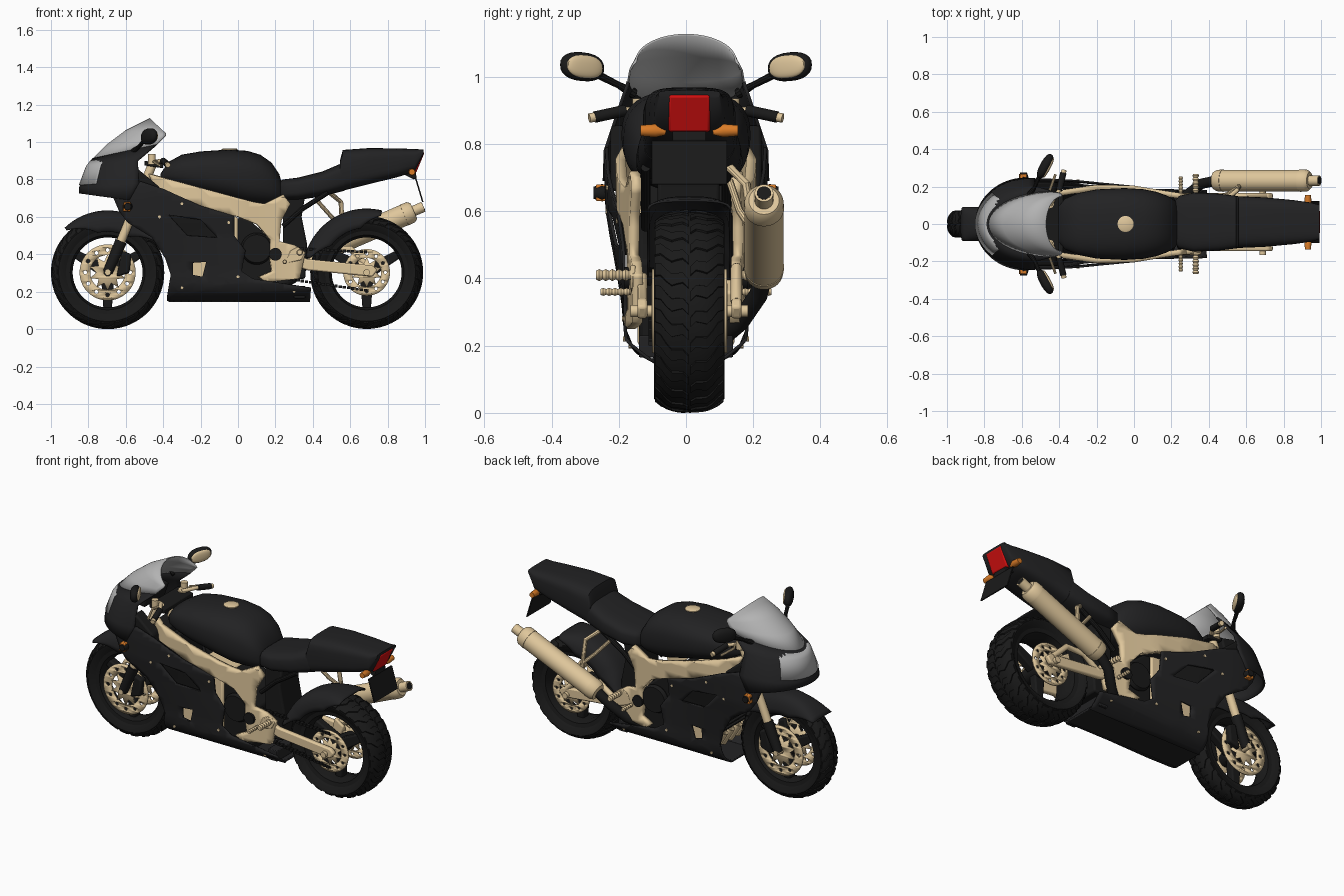
import bpy, bmesh, math
from math import sin, cos, pi, radians
from mathutils import Vector
from mathutils.geometry import tessellate_polygon

if "Cube" in bpy.data.objects:
    bpy.data.objects.remove(bpy.data.objects["Cube"])

def mat(name, *c):
    m = bpy.data.materials.new(name)
    m.diffuse_color = (*c, 1)
    m.use_nodes = True
    m.node_tree.nodes["Principled BSDF"].inputs["Base Color"].default_value = m.diffuse_color
    return m
BLACK, DARK = mat("black", .01, .01, .01), mat("dark", .016, .016, .017)
GOLD, GREY = mat("gold", .74, .57, .33), mat("screen_grey", .45, .45, .45)
RED, ORANGE = mat("red", .65, .005, .005), mat("orange", .7, .2, .02)

def finish(name, bm, m, angle=35, solid=0, bevel=0):
    bmesh.ops.remove_doubles(bm, verts=bm.verts, dist=1e-5)
    bmesh.ops.recalc_face_normals(bm, faces=bm.faces)
    me = bpy.data.meshes.new(name)
    bm.to_mesh(me)
    bm.free()
    me.materials.append(m)
    me.shade_smooth()
    me.set_sharp_from_angle(angle=radians(angle))
    ob = bpy.data.objects.new(name, me)
    bpy.context.collection.objects.link(ob)
    if solid:
        md = ob.modifiers.new("solid", 'SOLIDIFY')
        md.thickness, md.offset = solid, 0
    if bevel:
        md = ob.modifiers.new("bevel", 'BEVEL')
        md.width, md.segments, md.limit_method = bevel, 2, 'ANGLE'
    return ob

def skin(bm, rows, closed=False, caps=False):
    vs = [[bm.verts.new(p) for p in r] for r in rows]
    n = len(rows[0])
    for a, b in zip(vs, vs[1:]):
        for i in range(n if closed else n - 1):
            j = (i + 1) % n
            bm.faces.new((a[i], a[j], b[j], b[i]))
    if caps:
        bm.faces.new(vs[0])
        bm.faces.new(vs[-1])

def grid(name, rows, m, closed=False, caps=False, **k):
    bm = bmesh.new()
    skin(bm, rows, closed, caps)
    return finish(name, bm, m, **k)

def lathe(name, prof, c, m, seg=64):          # profile (radius, y) about the y axis
    return grid(name, [[(c[0] + r * cos(2*pi*i/seg), c[1] + y, c[2] + r * sin(2*pi*i/seg))
                for i in range(seg)] for r, y in prof], m, True)

def loft(name, secs, m, e=3, cy=0, n=40):     # superellipse sections (x, z low, z high, half width)
    f = lambda v: math.copysign(abs(v) ** (2 / e), v)
    return grid(name, [[(x, cy + w * f(cos(2*pi*i/n)), (a + b)/2 + (b - a)/2 * f(sin(2*pi*i/n)))
                for i in range(n)] for x, a, b, w in secs], m, True, True, angle=50)

def prism(name, pts, y0, y1, m, bevel=.004):  # x-z outline extruded along y
    return grid(name, [[(x, y, z) for x, z in pts] for y in (y0, y1)], m, True, True, bevel=bevel)

def tube(name, pts, r, m, n=16):
    pts = [Vector(p) for p in pts]
    rs = r if isinstance(r, list) else [r] * len(pts)
    rows = []
    for i, p in enumerate(pts):
        q = (pts[min(i + 1, len(pts) - 1)] - pts[max(i - 1, 0)]).to_track_quat('Z', 'Y')
        rows.append([p + q @ Vector((rs[i] * cos(2*pi*k/n), rs[i] * sin(2*pi*k/n), 0)) for k in range(n)])
    return grid(name, rows, m, True, True)

def panel(name, outer, holes, yf, m, solid=.012, step=.04):   # curved sheet with an x-z outline
    loops = [[Vector((x, 0, z)) for x, z in l] for l in [outer] + holes]
    bm = bmesh.new()
    vs = [bm.verts.new(p) for l in loops for p in l]
    for t in tessellate_polygon([[Vector((p.x, p.z, 0)) for p in l] for l in loops]):
        bm.faces.new([vs[i] for i in t])
    for ax in ((1, 0, 0), (0, 0, 1)):
        for i in range(int(-1 / step), int(1.2 / step)):
            bmesh.ops.bisect_plane(bm, geom=bm.verts[:] + bm.edges[:] + bm.faces[:], dist=1e-5,
                                   plane_co=Vector(ax) * (i * step + .003), plane_no=ax)
    for v in bm.verts:
        v.co.y = yf(v.co.x, v.co.z)
    return finish(name, bm, m, solid=solid)

def lerp(x, tab):
    if x <= tab[0][0]: return tab[0][1]
    for (a, u), (b, v) in zip(tab, tab[1:]):
        if x <= b: return u + (v - u) * (x - a) / (b - a)
    return tab[-1][1]

def circ(cx, cz, r, n=40):
    return [(cx + r * cos(2*pi*i/n), cz + r * sin(2*pi*i/n)) for i in range(n)]

# Wheels: tyre, tread lugs, rim, spokes, hub
def wheel(pre, cx, cy, cz, R, W):
    crown = lambda s: R - .006 - .035 * abs(s) ** 3
    prof = [(.22, -.75*W), (.25, -.97*W)] + [(crown(i/7), W*i/7) for i in range(-7, 8)] + [(.25, .97*W), (.22, .75*W)]
    lathe(pre + "_tyre", prof + prof[:1], (cx, cy, cz), BLACK, 80)
    bm = bmesh.new()
    for k in range(48):
        sd, rows = (1 if k % 2 else -1), []
        for j in range(7):
            s = .03 + .94 * j / 6
            a = k * 2*pi/48 + .2 * s + .04 * sin(s * 9)
            d = .055 + .03 * s
            rows.append([(cx + r * cos(t), cy + sd * W * s, cz + r * sin(t)) for t, r in
                ((a-d, crown(s)-.004), (a-d+.01, crown(s)+.006), (a+d-.01, crown(s)+.006), (a+d, crown(s)-.004))])
        skin(bm, rows, True, True)
    finish(pre + "_tread", bm, BLACK)
    rim = [(.228, -.78*W), (.228, .78*W), (.2, .72*W), (.187, .3*W), (.187, -.3*W), (.2, -.72*W)]
    lathe(pre + "_rim", rim + rim[:1], (cx, cy, cz), BLACK)
    lathe(pre + "_hub", [(0, -W), (.04, -W), (.05, -.4*W), (.05, .4*W), (.04, W), (0, W)], (cx, cy, cz), BLACK, 32)
    for k in range(3):
        a = -pi/2 + k * 2*pi/3
        prism(pre + "_spoke", [(cx + u*cos(a) - v*sin(a), cz + u*sin(a) + v*cos(a)) for u, v in
              ((.03, -.035), (.2, -.022), (.2, .022), (.03, .035))], cy - .025, cy + .025, BLACK, .008)
FX, RX, CZ, RY = -.697, .688, .303, .01
wheel("front_wheel", FX, 0, CZ, .303, .072)
wheel("rear_wheel", RX, RY, CZ, .302, .105)

def disc(name, cx, y, R):
    ring = [circ(cx + R*.8*cos(k*pi/6), CZ + R*.8*sin(k*pi/6), R*.07, 8) for k in range(12)]
    panel(name, circ(cx, CZ, R, 60), [circ(cx, CZ, R*.62)] + ring, lambda x, z: y, GOLD, .007, 3)
    star = [(cx + R*q*cos(k*pi/10), CZ + R*q*sin(k*pi/10)) for k in range(20) for q in [.66 if k % 2 else .4]]
    panel(name + "_carrier", star, [circ(cx, CZ, .02, 12)], lambda x, z: y, GOLD, .01, 3)
for s in (1, -1):
    disc("front_brake_disc", FX, s * .082, .15)
    disc("rear_sprocket" if s < 0 else "rear_brake_disc", RX, RY + s * .108, .125)
    # Fork, caliper and clamps
    tube("fork_lower", [(FX, s*.108, CZ), (-.625, s*.108, .47)], [.026, .032], BLACK)
    tube("fork_tube", [(-.63, s*.108, .46), (-.45, s*.108, .9)], .024, GOLD)
    prism("front_caliper", [(-.65, .28), (-.58, .3), (-.57, .40), (-.62, .42)], s*.065, s*.115, BLACK, .01)
    # Handlebar, grip, lever
    tube("handlebar", [(-.45, s*.1, .895), (-.40, s*.18, .90), (-.375, s*.285, .877)], .011, GOLD)
    tube("grip", [(-.40, s*.18, .90), (-.378, s*.272, .88)], .017, BLACK)
    tube("bar_end", [(-.378, s*.272, .88), (-.374, s*.288, .877)], .014, GOLD)
    tube("brake_lever", [(-.43, s*.14, .9), (-.45, s*.18, .895), (-.42, s*.265, .875)], .007, GOLD, 8)
    tube("reservoir", [(-.46, s*.14, .88), (-.46, s*.14, .935)], .02, GOLD)
    # Mirrors
    tube("mirror_stalk", [(-.56, s*.155, .95), (-.53, s*.20, .975), (-.50, s*.27, 1.01)], [.016, .01, .012], BLACK, 10)
    for nm, off, sc, m in (("mirror_shell", 0, (.028, .072, .043), BLACK), ("mirror_glass", .018, (.012, .06, .034), GOLD)):
        bm = bmesh.new()
        bmesh.ops.create_uvsphere(bm, u_segments=24, v_segments=12, radius=1)
        for v in bm.verts:
            a, b, c = (math.copysign(abs(v.co[i]) ** .85, v.co[i]) * sc[i] for i in range(3))
            a += off
            v.co = (-.475 + .88*a + .47*b, s * (.309 + .88*b - .47*a), 1.03 + c + .08*b)
        finish(nm, bm, m)
    # Cockpit side closing the gap between cowl and tank
    prism("cockpit_bulkhead", [(-.56, .66), (-.40, .66), (-.42, .76), (-.54, .86)], s*.15, s*.225, BLACK, .01)
tube("front_axle", [(FX, -.135, CZ), (FX, .135, CZ)], .016, GOLD)
tube("rear_axle", [(RX, -.165, CZ), (RX, .185, CZ)], .018, GOLD)
prism("top_clamp", [(-.50, .875), (-.40, .86), (-.40, .885), (-.50, .9)], -.14, .14, BLACK)
prism("lower_clamp", [(-.56, .69), (-.46, .67), (-.46, .71), (-.56, .73)], -.14, .14, BLACK)
prism("instruments", [(-.68, .86), (-.56, .84), (-.53, .93), (-.62, .95)], -.1, .1, BLACK, .01)

# Fenders
def fender(name, cx, cy, R, w, skirt, a0, a1, tip):
    rows = []
    for i in range(25):
        a, k = radians(a0 + (a1 - a0) * i / 24), skirt * min(1, (i + tip) / 8, (24 - i + tip) / 8)
        rows.append([(cx + r*cos(a), cy + w*sin(j*pi/16), CZ + r*sin(a)) for j in range(-8, 9)
                     for r in [R - k * (1 - cos(j*pi/16)) ** 1.5]])
    grid(name, rows, DARK, solid=.007)
fender("front_fender", FX, 0, .328, .088, .11, 30, 134, 1)
fender("rear_hugger", RX, RY, .338, .122, .10, 76, 166, 2)

# Nose cowl, windscreen, headlight: U-shaped sections (front x, z, rear x, z, half width)
U = [(-.845, .725, -.58, .69, .243), (-.845, .755, -.53, .78, .24), (-.805, .87, -.535, .90, .2), (-.775, .91, -.435, .985, .172),
     (-.70, .985, -.40, 1.02, .166), (-.60, 1.06, -.385, 1.035, .158), (-.47, 1.125, -.385, 1.045, .148)]
def cowl(secs, lim=1, off=0):
    out = []
    for xf, zf, xr, zr, w in secs:
        ts = [lim * j / 16 * pi/2 for j in range(-16, 17)]
        out.append([(xf - off + (xr - xf)*(1 - cos(t)), w*sin(t), zf + (zr - zf)*(1 - cos(t))) for t in ts])
    return out
grid("nose_cowl", cowl(U[:4]), DARK, solid=.01, angle=60)
grid("windscreen", cowl(U[3:]), GREY, solid=.006, angle=60)
grid("headlight", cowl([(-.843, .77, -.53, .79, .236), U[2], (-.782, .9, -.45, .96, .18)], .5, .005), GREY, solid=.006, angle=60)

# Side fairings with vents, belly pan
ZW = [(.15, .09), (.18, .145), (.22, .178), (.32, .188), (.45, .21), (.6, .235), (.72, .24), (.8, .235)]
XW = [(-.68, .93), (-.6, .985), (-.5, 1), (-.3, .96), (0, .85), (.4, .84)]
fy = lambda x, z: lerp(z, ZW) * (1 - (1 - lerp(x, XW)) * min(1, max(0, (z - .25) / .25)))
SIDE = [(-.665, .70), (-.635, .63), (-.59, .57), (-.46, .49), (-.39, .38), (-.36, .29), (-.38, .17), (-.37, .15), (.385, .15), (.39, .22),
        (.08, .27), (.02, .31), (.04, .42), (-.02, .5), (-.02, .605), (-.2, .66), (-.40, .75), (-.52, .79)]
VENT = [(-.37, .61), (-.2, .585), (-.11, .49), (-.27, .50)]
WINDOW = [(-.24, .355), (-.17, .36), (-.19, .28), (-.24, .29)]
FRAME = [(-.47, .83), (-.40, .81), (.08, .68), (.14, .67), (.24, .72), (.28, .67), (.23, .58), (.22, .47), (.30, .45), (.36, .41),
         (.33, .27), (.15, .25), (.11, .28), (.18, .31), (.17, .37), (.17, .48), (.10, .56), (0, .60), (-.43, .72)]
fw = lambda x: lerp(x, [(-.47, .12), (-.4, .165), (-.2, .195), (0, .19), (.15, .165), (.25, .15), (.4, .14)])
for s in (1, -1):
    panel("side_fairing", SIDE, [VENT, WINDOW], lambda x, z: s * fy(x, z), DARK, .01)
    panel("vent_lining", [(-.40, .65), (-.15, .62), (-.07, .47), (-.32, .47)], [], lambda x, z: s * (fy(x, z) - .03), BLACK)
    panel("main_frame", FRAME, [], lambda x, z: s * fw(x), GOLD, .03, .05)
    for x, z in ((-.30, .67), (-.42, .60), (.0, .28), (.3, .2), (-.3, .22), (-.05, .57)):
        tube("fairing_bolt", [(x, s*fy(x, z), z), (x, s*(fy(x, z) + .009), z)], .008, GOLD, 8)
    # Indicators
    tube("front_indicator", [(-.59, s*.215, .655), (-.59, s*.25, .655), (-.59, s*.275, .655)], [.016, .026, .018], BLACK, 12)
    prism("front_indicator_lens", [(-.615, .63), (-.575, .63), (-.575, .68), (-.61, .68)], s*.235, s*.268, ORANGE)
    tube("rear_indicator", [(.93, RY + s*.07, .835), (.93, RY + s*.10, .84), (.93, RY + s*.145, .84)], [.008, .02, .016], ORANGE)
    # Swingarm, pivot, pegs, subframe
    prism("swingarm", [(.27, .42), (.37, .375), (.72, .34), (.745, .315), (.72, .28), (.37, .315), (.27, .35)], RY + s*.125, RY + s*.155, GOLD, .008)
    lathe("pivot_cover", [(0, -.012), (.034, -.012), (.034, .012), (0, .012)], (.2, s*.172, .40), BLACK, 24)
    lathe("engine_cover", [(0, -.02), (.075, -.02), (.085, 0), (.075, .02), (0, .02)], (.1, s*.15, .43), BLACK, 40)
    prism("peg_bracket", [(.25, .35), (.34, .37), (.36, .41), (.32, .44), (.28, .42)], s*.15, s*.165, GOLD)
    for nm, x, z, y1, r in (("footpeg", .33, .41, .268, .018), ("foot_lever", .25, .36, .255, .012)):
        ys = [.15 + (y1 - .15) * i / 12 for i in range(13)]
        tube(nm, [(x, s*y, z) for y in ys], [r if i % 2 else r*.7 for i in range(13)], GOLD, 12)
    tube("subframe_strut", [(.24, s*.12, .55), (.34, s*.12, .64), (.48, s*.12, .73)], .014, BLACK, 10)
prism("belly_pan", [(-.38, .15), (.385, .15), (.385, .165), (-.38, .165)], -.1, .1, DARK)
prism("belly_rear_wall", [(.30, .165), (.36, .165), (.36, .23), (.30, .23)], -.14, .14, DARK)
prism("engine_block", [(-.28, .22), (0, .2), (0, .6), (-.2, .62), (-.28, .5)], -.145, .145, GOLD, .012)
prism("gearbox", [(0, .2), (.2, .19), (.22, .45), (.05, .59), (0, .6)], -.14, .14, BLACK, .012)
prism("radiator", [(-.43, .68), (-.38, .69), (-.32, .36), (-.36, .35)], -.17, .17, BLACK)
for k in range(12):
    z = .37 + k * .026
    prism("radiator_fin", [(-.382 - k*.006, z), (-.35 - k*.006, z), (-.35 - k*.006, z + .008), (-.382 - k*.006, z + .008)], -.15, .15, BLACK, 0)
for y in (-.1, -.035, .035, .1):
    tube("exhaust_header", [(-.26, y, .46), (-.32, y, .42), (-.33, y, .32), (-.28, y, .23), (-.1, y*.7, .2), (.1, y*.4, .2)], .021, GOLD)
prism("inner_fender", [(.24, .26), (.36, .27), (.37, .45), (.34, .6), (.36, .72), (.24, .70)], -.085, .1, BLACK, .01)

# Tank, cap, seat, tail
loft("fuel_tank", [(-.415, .80, .83, .08), (-.37, .775, .895, .135), (-.3, .75, .933, .165), (-.2, .725, .95, .185), (-.05, .69, .96, .192),
     (.05, .665, .953, .186), (.12, .66, .932, .172), (.18, .66, .89, .15), (.22, .67, .83, .125), (.24, .69, .76, .09)], DARK, 2.6)
tube("fuel_cap", [(-.045, 0, .93), (-.045, 0, .962), (-.045, 0, .966)], [.043, .043, .036], GOLD, 32)
loft("rider_seat", [(.21, .70, .78, .1), (.24, .69, .80, .14), (.32, .69, .81, .158), (.45, .71, .842, .152), (.55, .735, .885, .14), (.57, .74, .89, .135)], DARK, 3.5, RY)
loft("tail_cowl", [(.545, .735, .90, .138), (.56, .74, .958, .138), (.7, .775, .968, .132), (.85, .812, .966, .118), (.945, .84, .963, .105), (.992, .935, .96, .092)], DARK, 4, RY)
prism("tail_light", [(.90, .84), (.952, .835), (.998, .945), (.96, .955)], RY - .062, RY + .062, RED, .008)
prism("plate_bracket", [(.88, .83), (.95, .84), (.955, .81), (.94, .8)], RY - .05, RY + .05, BLACK)
prism("number_plate", [(.945, .81), (.953, .81), (.992, .68), (.984, .68)], RY - .112, RY + .112, BLACK, .001)

# Exhaust can, link pipe, hanger
A, B = Vector((.425, .232, .41)), Vector((.94, .232, .632))
tube("exhaust_can", [A.lerp(B, t) for t in (0, .01, .04, .1, .101, .9, .901, .97, 1)], [.03, .048, .057, .06, .058, .058, .06, .058, .045], GOLD, 40)
tube("exhaust_tip", [A.lerp(B, t) for t in (.98, 1.04, 1.1)], .028, GOLD, 24)
tube("exhaust_bore", [A.lerp(B, t) for t in (1.05, 1.102)], .021, BLACK, 24)
tube("link_pipe", [(.08, .05, .2), (.2, .1, .22), (.29, .16, .27), (.36, .215, .35), (.44, .232, .417)], .028, BLACK, 20)
tube("exhaust_hanger", [(.49, .13, .73), (.55, .18, .68), (.56, .2, .52)], .013, GOLD, 10)
tube("hanger_brace", [(.42, .13, .69), (.5, .16, .60), (.56, .2, .54)], .011, GOLD, 10)
tube("swingarm_brace", [(.38, .15, .36), (.48, .15, .43), (.60, .15, .43), (.70, .15, .33)], .017, GOLD, 12)
prism("rear_caliper", [(.56, .33), (.62, .30), (.64, .36), (.58, .40)], .10, .15, GOLD, .008)

# Drive chain: links along two runs
for z0, z1 in ((.43, .405), (.27, .20)):
    for k in range(22):
        x, z = .2 + k * .0225, z0 + (z1 - z0) * k / 21
        prism("chain_link", [(x, z), (x + .018, z), (x + .018, z + .014), (x, z + .014)], -.112, -.096 + .008 * (k % 2), BLACK, 0)
